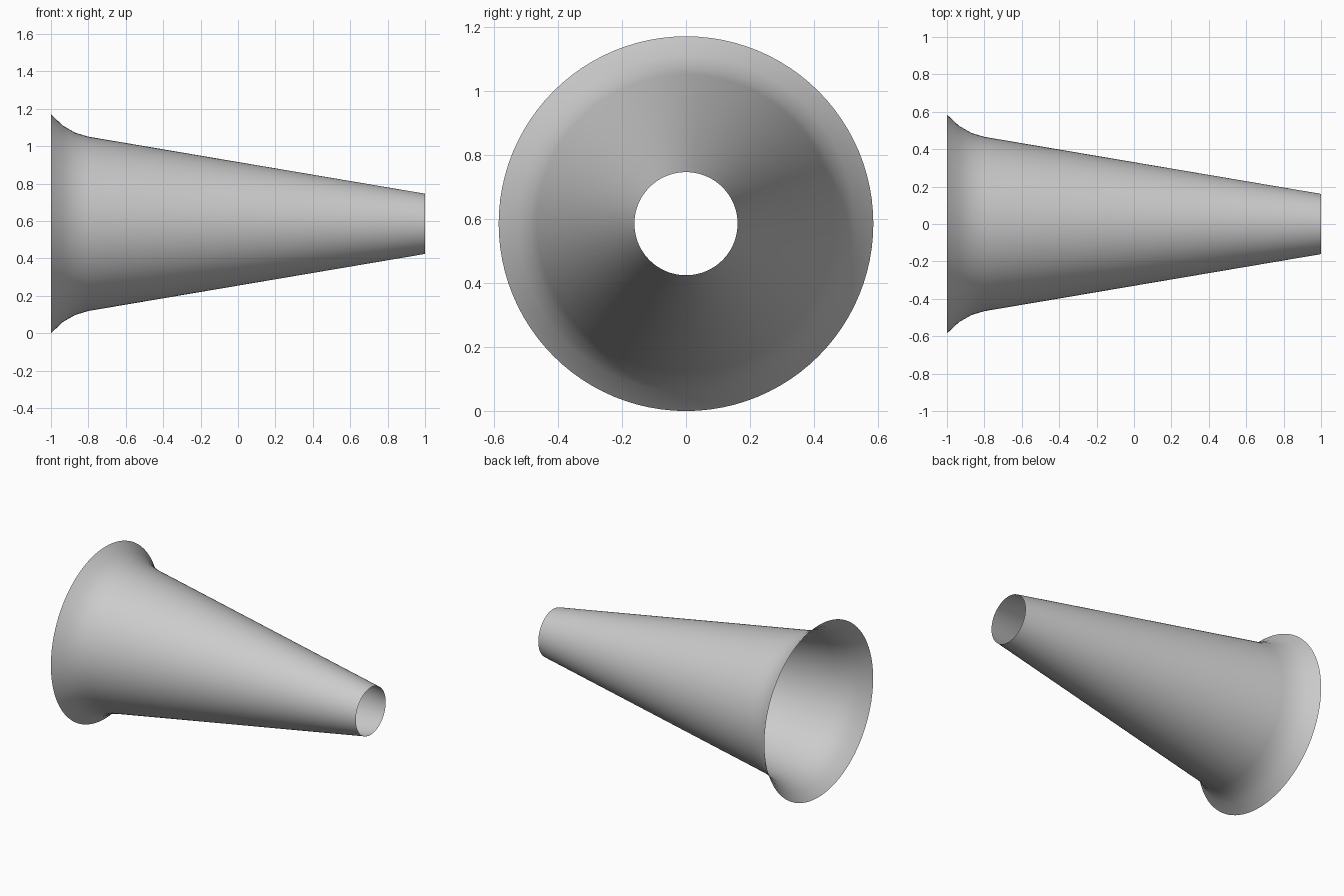
import bpy, bmesh, math

if "Cube" in bpy.data.objects:
    bpy.data.objects.remove(bpy.data.objects["Cube"])

R = 0.585      # flared rim radius, also the axis height
SIDES = 96

# Half profile (x, radius): flared rim, then straight taper to the open tip
profile = [(-1.0, R), (-0.936, 0.525), (-0.87, 0.487), (-0.80, 0.466), (1.0, 0.161)]

bm = bmesh.new()
rings = []
for x, r in profile:
    rings.append([bm.verts.new((x,
                                r * math.cos(2 * math.pi * i / SIDES),
                                R + r * math.sin(2 * math.pi * i / SIDES)))
                  for i in range(SIDES)])

# Thin open shell, faces pointing outward
for a, b in zip(rings, rings[1:]):
    for i in range(SIDES):
        j = (i + 1) % SIDES
        f = bm.faces.new((a[i], a[j], b[j], b[i]))
        f.smooth = True
bm.normal_update()
f = next(iter(bm.faces))
c = f.calc_center_median()
if f.normal.y * c.y + f.normal.z * (c.z - R) < 0:
    bmesh.ops.reverse_faces(bm, faces=bm.faces[:])

mesh = bpy.data.meshes.new("flared_cone")
bm.to_mesh(mesh)
bm.free()
cone = bpy.data.objects.new("flared_cone", mesh)
bpy.context.collection.objects.link(cone)
